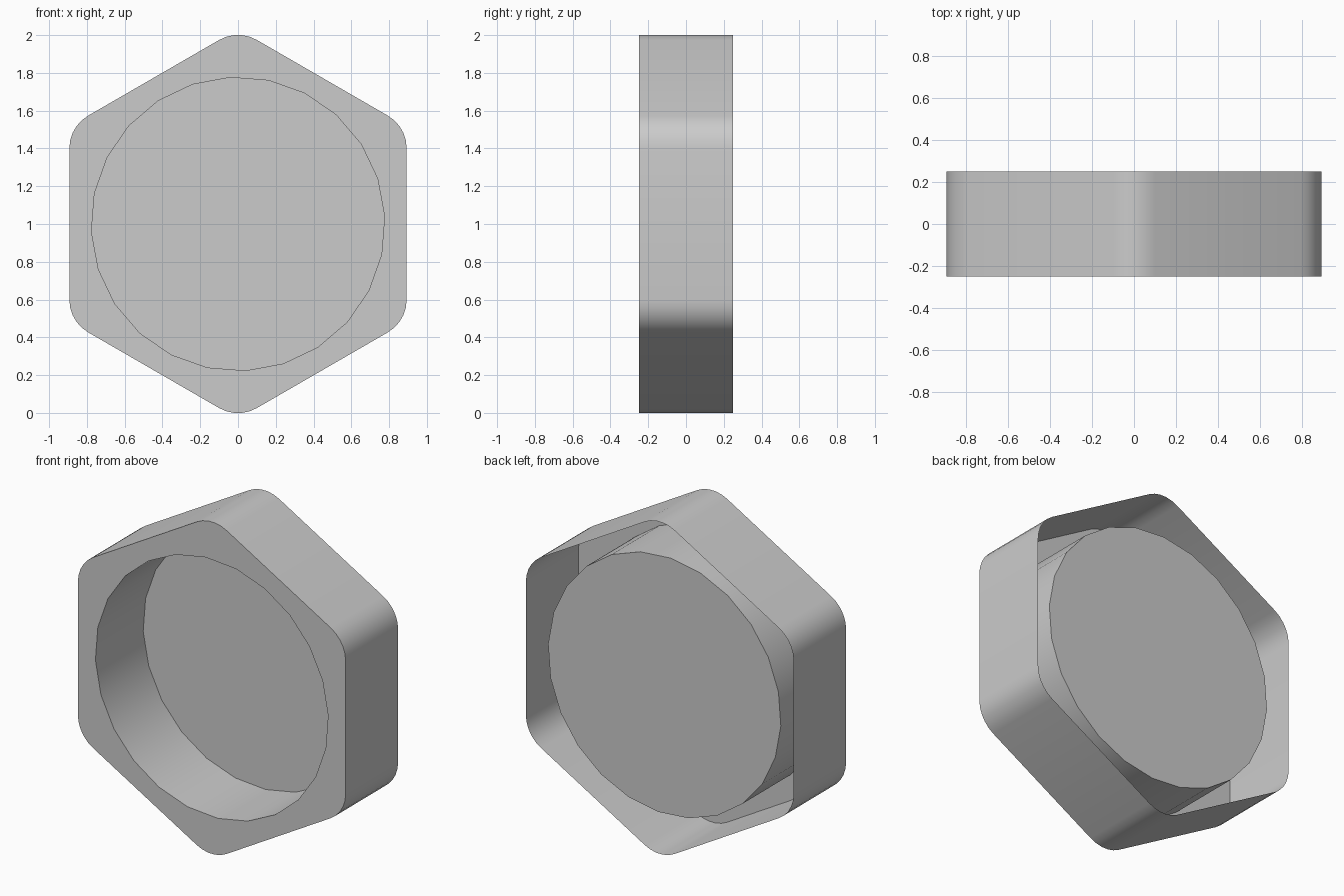
import bpy, bmesh
from math import sin, cos, radians

if "Cube" in bpy.data.objects:
    bpy.data.objects.remove(bpy.data.objects["Cube"])

FRONT, BACK, CUP_BACK = -0.25, 0.25, 0.205
APOTHEM, CORNER_R, CUP_R = 0.893, 0.2, 0.777
STEPS = 5

bm = bmesh.new()


def ring(points, y):
    return [bm.verts.new((x, y, z)) for x, z in points]


def close_loop(vs):
    return [bm.edges.new((vs[i], vs[(i + 1) % len(vs)])) for i in range(len(vs))]


def wall(a, b):
    n = len(a)
    for i in range(n):
        j = (i + 1) % n
        bm.faces.new((a[i], a[j], b[j], b[i]))


# Rounded hexagon profile, points at top and bottom
hexagon = []
centre_dist = (APOTHEM - CORNER_R) / cos(radians(30))
for k in range(6):
    mid = 30 + 60 * k
    for s in range(STEPS + 1):
        a = radians(mid - 30 + 60 * s / STEPS)
        hexagon.append((centre_dist * cos(radians(mid)) + CORNER_R * cos(a),
                        centre_dist * sin(radians(mid)) + CORNER_R * sin(a)))
half = max(z for x, z in hexagon)
hexagon = [(x, 1 + z / half) for x, z in hexagon]

# 24-sided cup profile
circle = [(CUP_R * cos(radians(3 + 15 * i)), 1 + CUP_R * sin(radians(3 + 15 * i)))
          for i in range(24)]

# Front plate with round hole
hex_front, cup_front = ring(hexagon, FRONT), ring(circle, FRONT)
bmesh.ops.triangle_fill(bm, use_beauty=True, use_dissolve=False,
                        edges=close_loop(hex_front) + close_loop(cup_front))

# Outer wall (open at the back), cup wall and cup floor
wall(hex_front, ring(hexagon, BACK))
cup_back = ring(circle, CUP_BACK)
wall(cup_front, cup_back)
floor = bm.faces.new(cup_back)

# Consistent normals, front side facing -y
bmesh.ops.recalc_face_normals(bm, faces=bm.faces[:])
floor.normal_update()
if floor.normal.y > 0:
    bmesh.ops.reverse_faces(bm, faces=bm.faces[:])

mesh = bpy.data.meshes.new("hexagonal_cup")
bm.to_mesh(mesh)
bm.free()
cup = bpy.data.objects.new("hexagonal_cup", mesh)
bpy.context.collection.objects.link(cup)
bpy.context.view_layer.objects.active = cup
cup.select_set(True)
bpy.ops.object.shade_smooth_by_angle(angle=radians(30))
